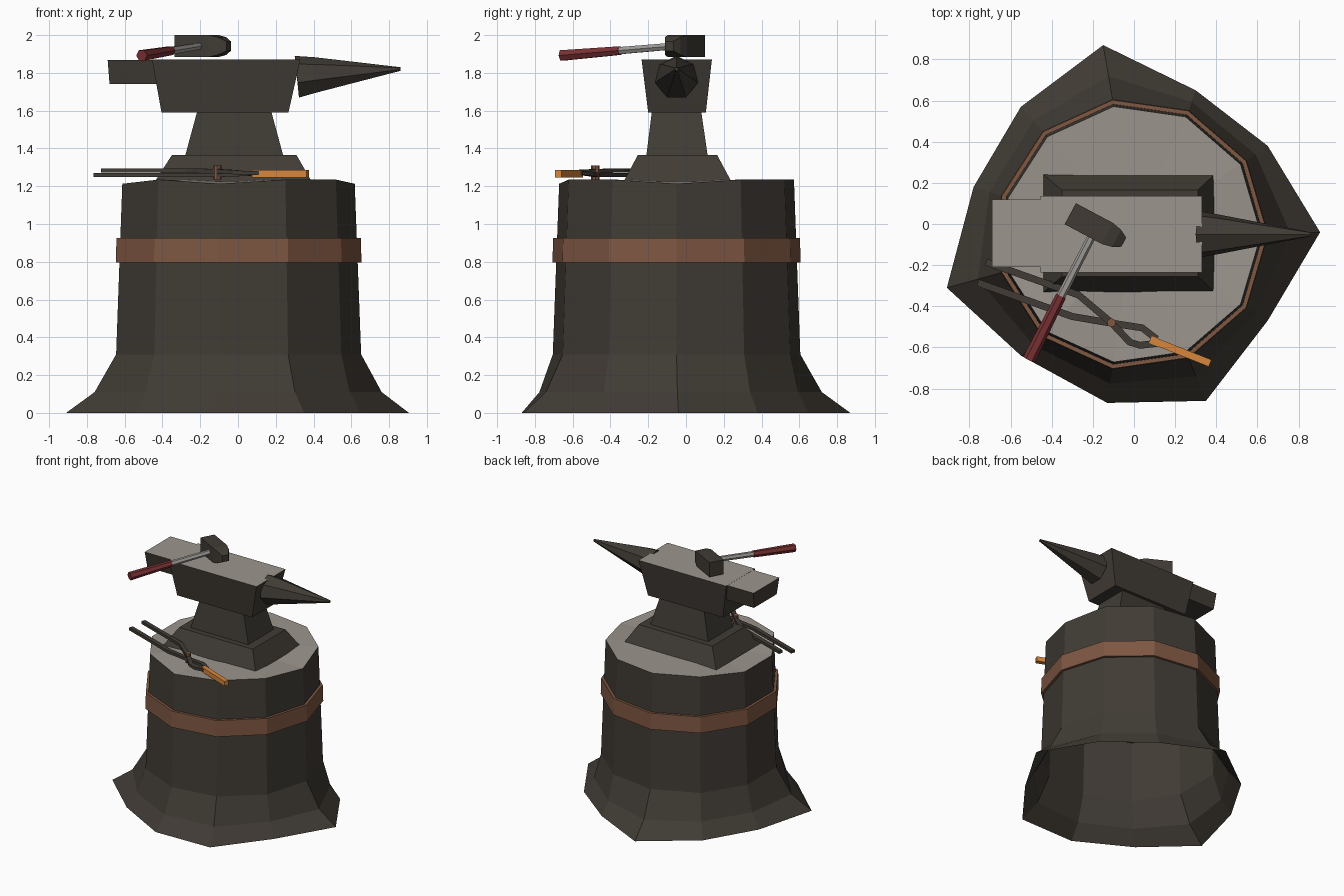
import bpy, bmesh
from math import sin, cos, pi, radians
from mathutils import Vector

if "Cube" in bpy.data.objects:
    bpy.data.objects.remove(bpy.data.objects["Cube"])


def material(name, r, g, b):
    m = bpy.data.materials.new(name)
    m.use_nodes = True
    m.diffuse_color = (r, g, b, 1)
    m.node_tree.nodes["Principled BSDF"].inputs["Base Color"].default_value = (r, g, b, 1)
    return m


IRON = material("dark iron", 0.052, 0.044, 0.035)
PALE = material("pale grey", 0.33, 0.30, 0.265)
COPPER = material("copper brown", 0.21, 0.095, 0.055)
HOT = material("hot orange", 0.68, 0.24, 0.045)
RED = material("grip red", 0.19, 0.03, 0.033)
STEEL = material("handle grey", 0.34, 0.33, 0.31)


def loft(name, rings, mats, bottom=True, top=True, pale_top=False):
    """Skin a list of equal-length rings; optionally cap and colour the top."""
    bm = bmesh.new()
    loops = [[bm.verts.new(p) for p in ring] for ring in rings]
    n = len(loops[0])
    for a, b in zip(loops, loops[1:]):
        for i in range(n):
            j = (i + 1) % n
            bm.faces.new((a[i], a[j], b[j], b[i]))
    if bottom:
        bm.faces.new(loops[0][::-1])
    if top:
        cap = bm.faces.new(loops[-1])
        cap.material_index = 1 if pale_top else 0
        if n > 8:
            bmesh.ops.poke(bm, faces=[cap])
    bmesh.ops.recalc_face_normals(bm, faces=bm.faces)
    me = bpy.data.meshes.new(name)
    bm.to_mesh(me)
    bm.free()
    for m in mats:
        me.materials.append(m)
    ob = bpy.data.objects.new(name, me)
    bpy.context.collection.objects.link(ob)
    return ob


def rect(x0, x1, y0, y1, z):
    return [(x0, y0, z), (x1, y0, z), (x1, y1, z), (x0, y1, z)]


def rod(name, a, b, r0, r1, mat, sides=6):
    """Straight polygonal rod between two points."""
    a, b = Vector(a), Vector(b)
    d = (b - a).normalized()
    u = d.cross(Vector((0, 0, 1)))
    u = u.normalized() if u.length > 0.01 else Vector((1, 0, 0))
    v = u.cross(d)
    spin = [2 * pi * i / sides for i in range(sides)]
    return loft(name, [[c + r * (cos(t) * u + sin(t) * v) for t in spin]
                       for c, r in ((a, r0), (b, r1))], [mat])


def strip(name, path, width, thick, mat):
    """Flat bar following a 3D path, square in section."""
    pts = [Vector(p) for p in path]
    up = Vector((0, 0, thick / 2))
    rings = []
    for i, p in enumerate(pts):
        d = pts[min(i + 1, len(pts) - 1)] - pts[max(i - 1, 0)]
        side = Vector((-d.y, d.x, 0)).normalized() * width / 2
        rings.append([p - side - up, p + side - up, p + side + up, p - side + up])
    return loft(name, rings, [mat])


# Stump: eleven sides, uneven root flare, slightly wavy rim, open underneath
SIDES = 11
CX, CY = -0.01, -0.05


def ring(r, z):
    return [Vector((CX + r * cos(2 * pi * i / SIDES), CY + r * sin(2 * pi * i / SIDES), z))
            for i in range(SIDES)]


roots = [(0.905, -0.04), (0.65, 0.38), (0.30, 0.65), (-0.15, 0.87), (-0.55, 0.57), (-0.78, 0.18),
         (-0.91, -0.31), (-0.55, -0.64), (-0.13, -0.87), (0.35, -0.86), (0.65, -0.47)]
foot = [Vector((x, y, 0)) for x, y in roots]
shoulder = ring(0.662, 0.31)
flare = [s.lerp(f, 0.43) for s, f in zip(shoulder, foot)]
rim = ring(0.628, 1.235)
for i in (0, 5, 6, 8):
    rim[i].z = 1.213
for v in flare:
    v.z = 0.11
loft("stump", [foot, flare, shoulder, rim], [IRON, PALE], bottom=False, pale_top=True)

# Hoop around the stump
loft("stump_hoop", [ring(0.63, 0.795), ring(0.664, 0.795), ring(0.66, 0.925), ring(0.63, 0.925)],
     [COPPER], bottom=False, top=False)

# Anvil
loft("anvil_foot", [rect(-0.44, 0.39, -0.33, 0.24, 1.225), rect(-0.35, 0.31, -0.255, 0.165, 1.365)], [IRON])
loft("anvil_waist", [rect(-0.28, 0.24, -0.21, 0.115, 1.36), rect(-0.215, 0.175, -0.18, 0.08, 1.6)], [IRON])
loft("anvil_body", [rect(-0.405, 0.267, -0.2, 0.105, 1.59), rect(-0.455, 0.33, -0.235, 0.137, 1.87)],
     [IRON, PALE], pale_top=True)
loft("anvil_heel", [rect(-0.68, -0.43, -0.19, 0.1, 1.74), rect(-0.69, -0.45, -0.21, 0.12, 1.869)],
     [IRON, PALE], pale_top=True)


def horn_ring(x, r, z, lean=0.0):
    turn = [pi / 2 + 2 * pi * i / 7 for i in range(7)]
    return [(x - lean * sin(t), -0.05 + r * cos(t), z + r * sin(t)) for t in turn]


loft("anvil_horn", [horn_ring(0.312, 0.116, 1.774, 0.012), horn_ring(0.405, 0.1, 1.783),
                    horn_ring(0.86, 0.01, 1.82)], [IRON])

# Hammer lying on the anvil face
axis = Vector((cos(radians(-28)), sin(radians(-28)), 0))
across = Vector((-axis.y, axis.x, 0))
start = Vector((-0.31, 0.05, 1.942))
head = []
for s, h in ((0, 0.058), (0.205, 0.058), (0.255, 0.047), (0.295, 0.025)):
    c = start + axis * s
    head.append([c + across * (h * a) + Vector((0, 0, h * b))
                 for a, b in ((-1, -1), (1, -1), (1, 1), (-1, 1))])
loft("hammer_head", head, [IRON])
rod("hammer_handle", (-0.19, -0.03, 1.945), (-0.36, -0.36, 1.917), 0.02, 0.022, STEEL)
rod("hammer_grip", (-0.355, -0.35, 1.918), (-0.51, -0.66, 1.892), 0.026, 0.032, RED)

# Tongs holding a hot bar
strip("tongs_upper_arm", [(-0.72, -0.185, 1.284), (-0.27, -0.345, 1.284), (-0.11, -0.48, 1.28),
                          (-0.02, -0.575, 1.275), (0.03, -0.59, 1.27), (0.11, -0.58, 1.27)],
      0.034, 0.022, IRON)
strip("tongs_lower_arm", [(-0.76, -0.285, 1.26), (-0.3, -0.45, 1.26), (-0.11, -0.482, 1.26),
                          (0.04, -0.505, 1.265), (0.11, -0.56, 1.27)], 0.034, 0.022, IRON)
rod("tongs_rivet", (-0.11, -0.48, 1.235), (-0.11, -0.48, 1.31), 0.022, 0.022, COPPER, 8)
strip("hot_bar", [(0.08, -0.562, 1.266), (0.37, -0.677, 1.266)], 0.036, 0.038, HOT)
